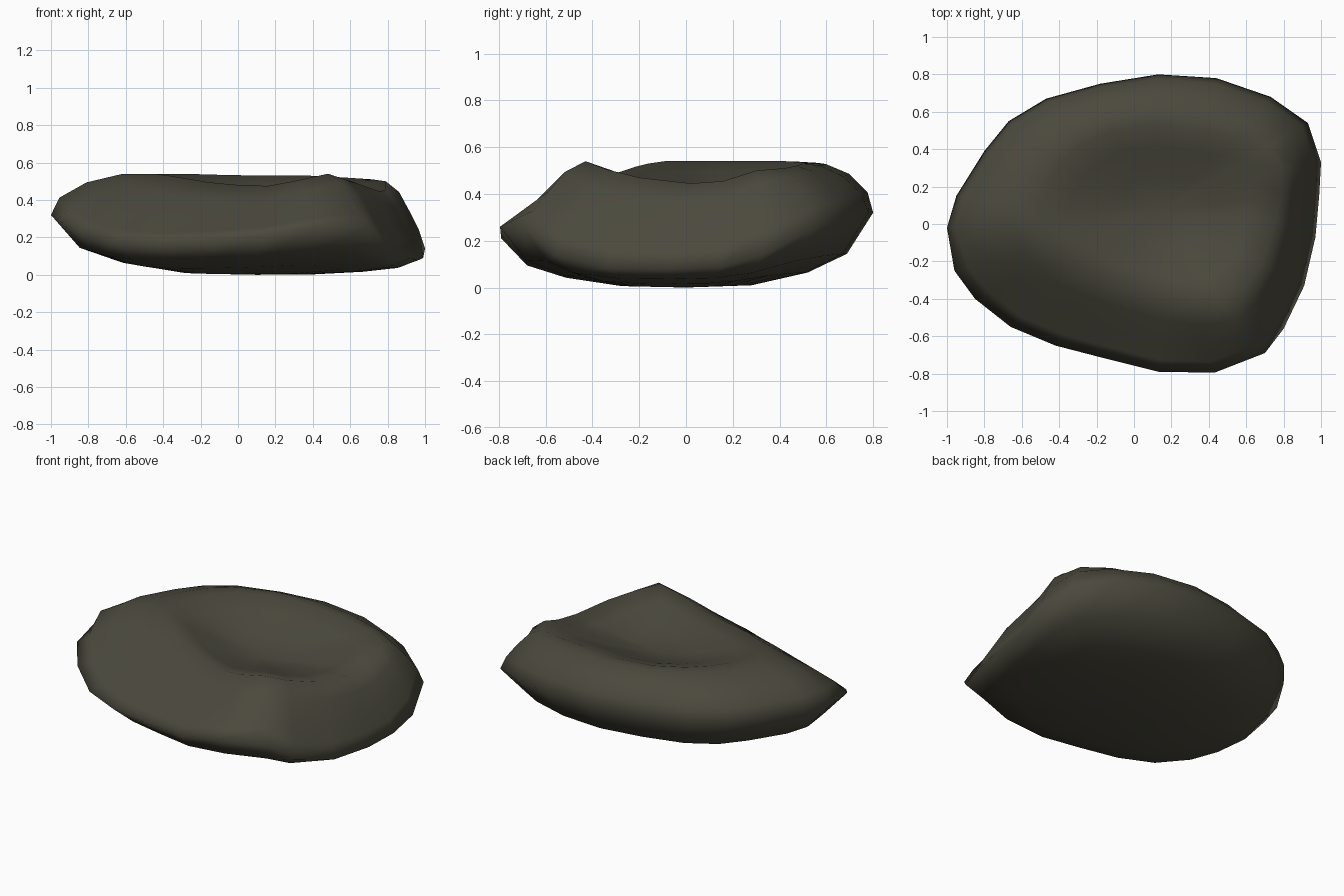
import bpy, bmesh
from mathutils import Vector

if "Cube" in bpy.data.objects:
    bpy.data.objects.remove(bpy.data.objects["Cube"])

# Each row: widest edge (x, y, z), then the matching point on the top rim (x, y, z)
COLUMNS = [
    (1.00, .33, .14, .79, .30, .50), (.93, .54, .25, .72, .42, .51),
    (.73, .68, .30, .57, .47, .52), (.44, .78, .32, .38, .50, .53),
    (.13, .80, .32, .12, .53, .53), (-.18, .75, .32, -.12, .50, .535),
    (-.47, .67, .32, -.29, .42, .54), (-.67, .55, .32, -.40, .32, .54),
    (-.80, .39, .32, -.47, .22, .54), (-.95, .15, .32, -.51, .10, .54),
    (-1.0, -.02, .32, -.50, .00, .54), (-.96, -.25, .30, -.45, -.09, .54),
    (-.85, -.40, .235, -.37, -.16, .53), (-.66, -.55, .18, -.28, -.22, .515),
    (-.42, -.65, .17, -.16, -.28, .495), (-.15, -.72, .185, .00, -.34, .48),
    (.13, -.79, .21, .16, -.39, .475), (.43, -.795, .26, .32, -.43, .505),
    (.70, -.69, .25, .48, -.43, .54), (.80, -.56, .14, .59, -.34, .505),
    (.91, -.33, .085, .69, -.20, .47), (.97, -.07, .08, .76, .02, .445),
    (.99, .15, .09, .79, .16, .455),
]
BOTTOM = Vector((.1, 0, 0))
DISH = Vector((.13, .06, .375))
UNDERSIDE = [(.35, .03), (.65, .2), (.86, .45)]            # radius, height share
ROUND = [(.09, .42), (.38, .79), (.75, .99)]               # full left and back flank
SLANT = [(.16, .28), (.40, .56), (.66, .84)]               # leaning corner flank
FLAT = [(.16, .17), (.40, .42), (.70, .74)]                # planar front and right face
HOLLOW = [(.75, .74), (.40, .32)]                          # dish wall


def clamp(v):
    return min(1, max(0, v))


def blend(a, b, flat, height):
    p = a.lerp(b, flat)
    p.z = a.z + (b.z - a.z) * height
    return p


def column(row):
    edge, rim = Vector(row[:3]), Vector(row[3:])
    full = clamp(.5 + .8 * (edge.y - edge.x))
    planar = clamp((-.35 * edge.x - edge.y - .45) * 5)
    if edge.x > .78 and edge.y < .2:
        planar = .6
    pts = [blend(BOTTOM, edge, t, h) for t, h in UNDERSIDE] + [edge]
    for s, r, f in zip(SLANT, ROUND, FLAT):
        share = Vector(s).lerp(Vector(r), full).lerp(Vector(f), planar)
        pts.append(blend(edge, rim, share[0], share[1]))
    return pts + [rim] + [blend(DISH, rim, t, h) for t, h in HOLLOW]


# Rock: closed loft from the underside, over the rim, into the shallow dish
bm = bmesh.new()
cols = [[bm.verts.new(p) for p in column(r)] for r in COLUMNS]
base, floor = bm.verts.new(BOTTOM), bm.verts.new(DISH)
for i, a in enumerate(cols):
    b = cols[(i + 1) % len(cols)]
    bm.faces.new((base, b[0], a[0]))
    bm.faces.new((floor, a[-1], b[-1]))
    for k in range(len(a) - 1):
        bm.faces.new((a[k], b[k], b[k + 1], a[k + 1]))
bmesh.ops.recalc_face_normals(bm, faces=bm.faces)
for f in bm.faces:
    f.smooth = True
mesh = bpy.data.meshes.new("rock")
bm.to_mesh(mesh)
bm.free()

stone = bpy.data.materials.new("dark olive stone")
stone.diffuse_color = (.07, .067, .047, 1)
stone.use_nodes = True
stone.node_tree.nodes["Principled BSDF"].inputs["Base Color"].default_value = stone.diffuse_color
mesh.materials.append(stone)
bpy.context.collection.objects.link(bpy.data.objects.new("rock", mesh))
